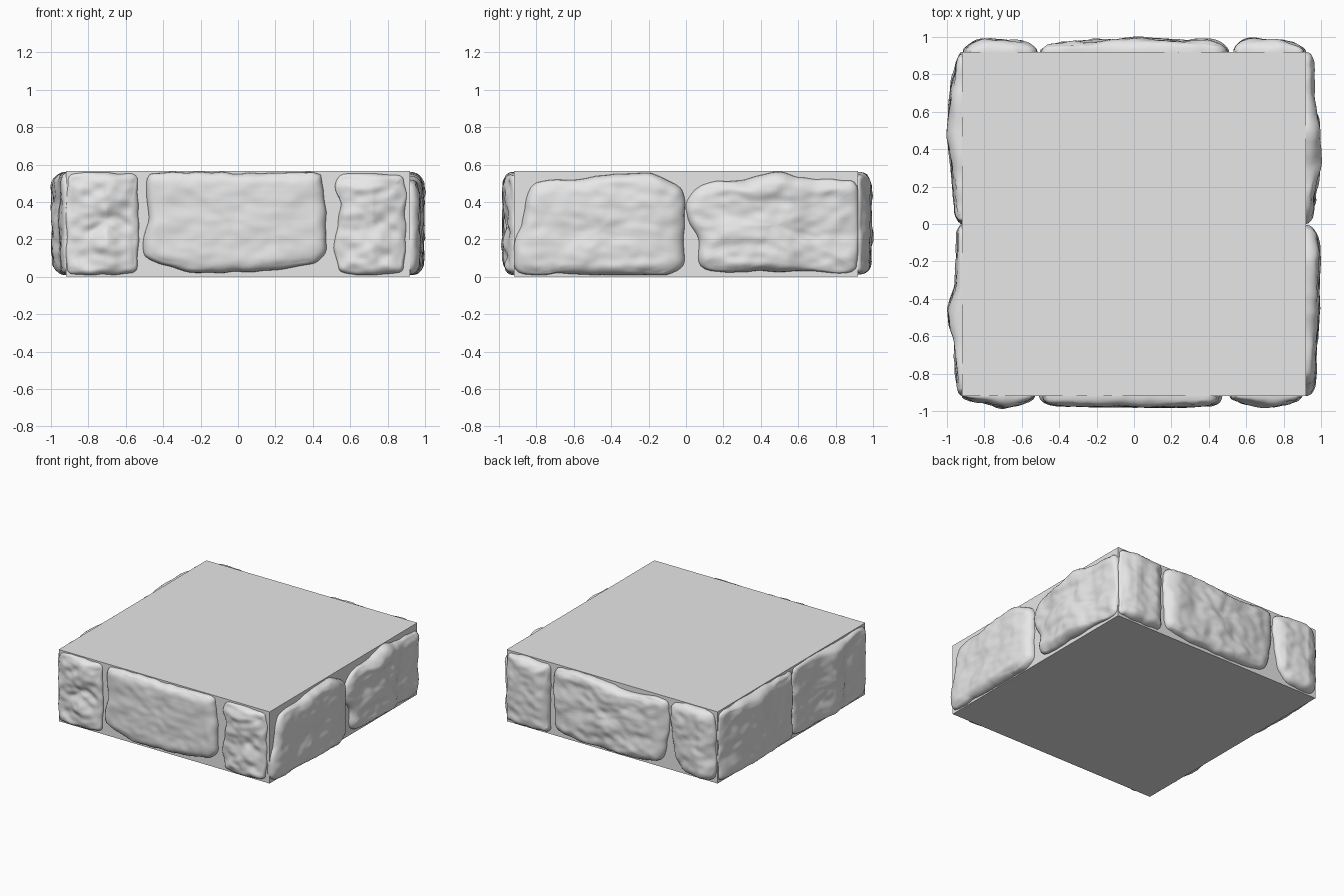
import bpy
import bmesh
from mathutils import Vector, noise

HALF = 0.92      # half width of the core block
HEIGHT = 0.565
SEGMENTS = 112   # points round each stone
RINGS = 26       # rings from rim to middle
RIM = 0.075      # width of the rounded rim

cube = bpy.data.objects.get("Cube")
if cube:
    bpy.data.objects.remove(cube, do_unlink=True)

stone_grey = bpy.data.materials.new("stone grey")
stone_grey.use_nodes = True
colour = (0.8, 0.8, 0.8, 1)
stone_grey.diffuse_color = colour
stone_grey.node_tree.nodes["Principled BSDF"].inputs["Base Color"].default_value = colour

# Each side: outward direction and the direction measured along the side
SIDES = {
    "front": (Vector((0, -1, 0)), Vector((1, 0, 0))),
    "back": (Vector((0, 1, 0)), Vector((1, 0, 0))),
    "left": (Vector((1, 0, 0)), Vector((0, 1, 0))),
    "right": (Vector((-1, 0, 0)), Vector((0, 1, 0))),
}


def finish(name, bm, smooth):
    """Turn a bmesh into a named, coloured object."""
    bmesh.ops.recalc_face_normals(bm, faces=bm.faces)
    mesh = bpy.data.meshes.new(name)
    bm.to_mesh(mesh)
    bm.free()
    mesh.materials.append(stone_grey)
    for poly in mesh.polygons:
        poly.use_smooth = smooth
    obj = bpy.data.objects.new(name, mesh)
    bpy.context.collection.objects.link(obj)
    return obj


def smooth_loop(points):
    """Closed spline through the points, evenly resampled."""
    n = len(points)
    pts = [Vector(p) for p in points]
    dense = []
    for i in range(n):
        a, b, c, d = (pts[(i + k - 1) % n] for k in range(4))
        # limit the tangents so that uneven points do not overshoot
        span = (c - b).length
        t0 = (c - a).normalized() * span
        t1 = (d - b).normalized() * span
        for k in range(20):
            t = k / 20
            s = t * t * (3 - 2 * t)
            dense.append(b.lerp(c, s) + t0 * t * (1 - t) ** 2 - t1 * t * t * (1 - t))
    lengths = [(dense[i] - dense[i - 1]).length for i in range(len(dense))]
    step = sum(lengths) / SEGMENTS
    loop, run = [], step
    for point, length in zip(dense, lengths):
        run += length
        if run >= step and len(loop) < SEGMENTS:
            run -= step
            loop.append(point)
    return loop


def interpolate(profile, u):
    """Piecewise linear height along the side."""
    if u <= profile[0][0]:
        return profile[0][1]
    for (u0, h0), (u1, h1) in zip(profile, profile[1:]):
        if u <= u1:
            return h0 + (h1 - h0) * (u - u0) / (u1 - u0)
    return profile[-1][1]


def stone(name, side, outline, profile, rough=0.014, seed=0):
    """A rounded, uneven stone set on one side of the block."""
    out, along = SIDES[side]
    shift = Vector((seed * 7.3, seed * 3.1, seed))
    loop = smooth_loop(outline)
    for p in loop:
        # chipped edge, kept within the height of the block
        p += 0.012 * noise.noise_vector(Vector((p.x, p.y, 0)) * 11 + shift).to_2d()
        p.x = max(-HALF, min(HALF, p.x))
        p.y = max(0.008, min(HEIGHT - 0.004, p.y))
    middle = sum(loop, Vector((0, 0))) / len(loop)

    def place(p, height):
        return out * (HALF + height) + along * p.x + Vector((0, 0, p.y))

    def surface(p):
        gap = min((p - q).length for q in loop)
        t = min(gap / RIM, 1)
        dome = (1 - (1 - t) ** 2.4) ** 0.5
        q = Vector((p.x, p.y * 1.4, 0))
        lumps = noise.noise(q * 6 + shift) + 0.5 * noise.noise(q * 14 + shift)
        return max(dome * (interpolate(profile, p.x) - rough * 0.5 + rough * lumps), 0)

    bm = bmesh.new()
    base = [bm.verts.new(place(p, -0.02)) for p in loop]
    bm.faces.new(base)
    previous = base
    for r in range(RINGS):
        scale = 1 - (r / RINGS) ** 1.5
        ring = []
        for p in loop:
            q = middle.lerp(p, scale)
            ring.append(bm.verts.new(place(q, surface(q))))
        for i in range(len(loop)):
            bm.faces.new((previous[i - 1], previous[i], ring[i], ring[i - 1]))
        previous = ring
    tip = bm.verts.new(place(middle, surface(middle)))
    for i in range(len(loop)):
        bm.faces.new((previous[i - 1], previous[i], tip))
    finish(name, bm, True)


def block_outline(u0, u1, low=0.02, high=0.55):
    """Roughly rectangular stone with eased corners."""
    e = 0.03
    return [(u0, low + e), (u0 + e, low), (u1 - e, low), (u1, low + e),
            (u1, high - e), (u1 - e, high), (u0 + e, high), (u0, high - e)]


# Core block
bm = bmesh.new()
bmesh.ops.create_cube(bm, size=1)
for v in bm.verts:
    v.co = Vector((v.co.x * 2 * HALF, v.co.y * 2 * HALF, (v.co.z + 0.5) * HEIGHT))
finish("core_block", bm, False)

# Front stones
stone("front_right_stone", "front", block_outline(-0.91, -0.54),
      [(-0.9, 0.03), (-0.7, 0.066), (-0.55, 0.04)], rough=0.026, seed=1)
stone("front_middle_stone", "front",
      [(-0.5, 0.12), (-0.4, 0.06), (-0.22, 0.03), (0.15, 0.03), (0.3, 0.05),
       (0.45, 0.1), (0.47, 0.2), (0.45, 0.5), (0.43, 0.55), (0, 0.55),
       (-0.46, 0.55), (-0.49, 0.48), (-0.48, 0.3)],
      [(-0.5, 0.05), (-0.2, 0.062), (0.2, 0.066), (0.45, 0.055)], rough=0.009, seed=2)
stone("front_left_stone", "front",
      [(0.54, 0.05), (0.6, 0.01), (0.86, 0.03), (0.89, 0.06), (0.89, 0.52),
       (0.86, 0.54), (0.57, 0.55), (0.52, 0.5), (0.55, 0.38), (0.52, 0.22)],
      [(0.53, 0.045), (0.72, 0.068), (0.9, 0.035)], rough=0.024, seed=3)

# Left side stones
stone("left_front_stone", "left",
      [(-0.92, 0.18), (-0.9, 0.03), (-0.6, 0.02), (-0.3, 0.01), (-0.04, 0.03),
       (-0.01, 0.2), (-0.02, 0.46), (-0.1, 0.52), (-0.2, 0.56), (-0.35, 0.55),
       (-0.6, 0.52), (-0.78, 0.51), (-0.84, 0.44), (-0.88, 0.28)],
      [(-0.9, 0.05), (-0.7, 0.06), (-0.5, 0.072), (-0.15, 0.08), (-0.02, 0.06)], seed=4)
stone("left_back_stone", "left",
      [(0.01, 0.3), (0.01, 0.41), (0.1, 0.5), (0.3, 0.52), (0.5, 0.56),
       (0.6, 0.53), (0.88, 0.51), (0.92, 0.46), (0.91, 0.05), (0.86, 0.02),
       (0.5, 0.03), (0.2, 0.03), (0.07, 0.06), (0.07, 0.2)],
      [(0, 0.04), (0.12, 0.06), (0.4, 0.083), (0.55, 0.075), (0.68, 0.05), (0.9, 0.04)],
      rough=0.022, seed=5)

# Back stones
stone("back_left_stone", "back", block_outline(0.54, 0.91),
      [(0.54, 0.06), (0.62, 0.075), (0.8, 0.07), (0.9, 0.04)], seed=6)
stone("back_middle_stone", "back",
      [(-0.44, 0.08), (-0.36, 0.03), (0, 0.02), (0.45, 0.06), (0.49, 0.14),
       (0.5, 0.48), (0.45, 0.55), (0.1, 0.55), (-0.2, 0.52), (-0.47, 0.54),
       (-0.5, 0.46), (-0.49, 0.25)],
      [(-0.5, 0.04), (-0.3, 0.068), (0, 0.078), (0.4, 0.068), (0.5, 0.05)],
      rough=0.018, seed=7)
stone("back_right_stone", "back",
      [(-0.9, 0.06), (-0.84, 0.02), (-0.65, 0.03), (-0.57, 0.12), (-0.53, 0.35),
       (-0.52, 0.5), (-0.57, 0.55), (-0.86, 0.55), (-0.9, 0.5), (-0.91, 0.3)],
      [(-0.9, 0.045), (-0.8, 0.075), (-0.6, 0.065), (-0.52, 0.045)], seed=8)

# Right side stones
stone("right_back_stone", "right", block_outline(0.01, 0.91),
      [(0.02, 0.04), (0.2, 0.052), (0.35, 0.07), (0.5, 0.083), (0.7, 0.07), (0.9, 0.03)],
      seed=9)
stone("right_front_stone", "right", block_outline(-0.91, -0.01),
      [(-0.9, 0.03), (-0.62, 0.045), (-0.55, 0.07), (-0.45, 0.085), (-0.38, 0.06),
       (-0.32, 0.04), (-0.02, 0.03)], seed=10)
